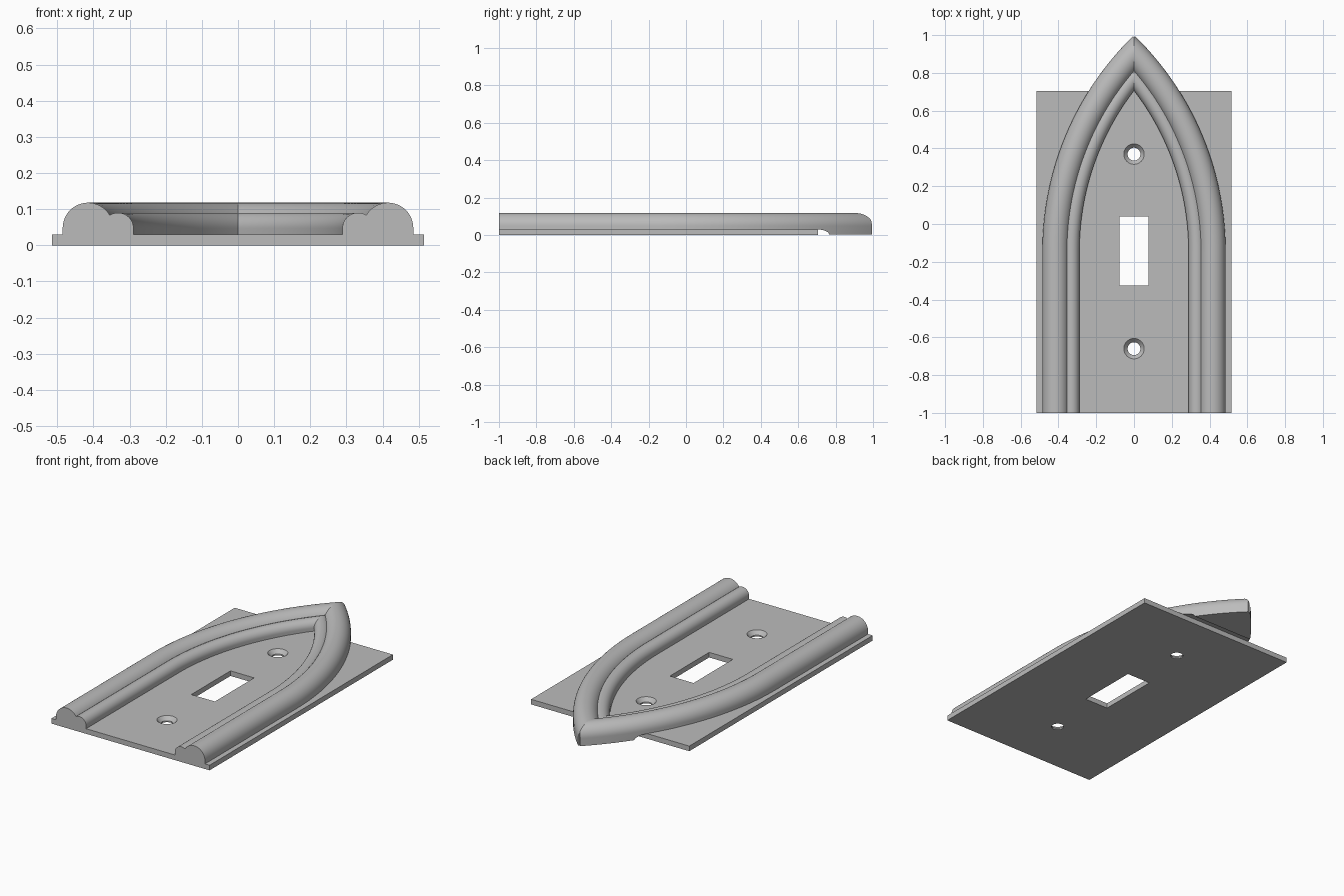
import bpy, bmesh
from math import pi, sin, cos, acos, sqrt
from mathutils import Matrix, Vector

if "Cube" in bpy.data.objects:
    bpy.data.objects.remove(bpy.data.objects["Cube"], do_unlink=True)

GREY = (0.5, 0.5, 0.5, 1)
mat = bpy.data.materials.new("plain grey")
mat.use_nodes = True
mat.diffuse_color = GREY
mat.node_tree.nodes["Principled BSDF"].inputs["Base Color"].default_value = GREY


def make_object(name, bm):
    bmesh.ops.recalc_face_normals(bm, faces=bm.faces[:])
    mesh = bpy.data.meshes.new(name)
    bm.to_mesh(mesh)
    bm.free()
    mesh.materials.append(mat)
    obj = bpy.data.objects.new(name, mesh)
    bpy.context.collection.objects.link(obj)
    return obj


def skin(bm, rings):
    """Bridge equal closed rings of points and cap both ends."""
    loops = [[bm.verts.new(p) for p in ring] for ring in rings]
    n = len(loops[0])
    for a, b in zip(loops, loops[1:]):
        for i in range(n):
            j = (i + 1) % n
            bm.faces.new((a[i], a[j], b[j], b[i]))
    return bm.faces.new(loops[0]), bm.faces.new(loops[-1])


def box(name, x, y0, y1, z0, z1):
    bm = bmesh.new()
    scale = Matrix.Diagonal((2 * x, y1 - y0, z1 - z0, 1))
    move = Matrix.Translation((0, (y0 + y1) / 2, (z0 + z1) / 2))
    bmesh.ops.create_cube(bm, size=1, matrix=move @ scale)
    return make_object(name, bm)


def activate(obj):
    bpy.ops.object.select_all(action="DESELECT")
    obj.select_set(True)
    bpy.context.view_layer.objects.active = obj


def cut(obj, cutter):
    cutter.hide_render = True
    mod = obj.modifiers.new("cut", "BOOLEAN")
    mod.operation, mod.solver, mod.object = "DIFFERENCE", "EXACT", cutter
    activate(obj)
    bpy.ops.object.modifier_apply(modifier=mod.name)
    bpy.data.objects.remove(cutter, do_unlink=True)


def circle(r, z, y, n=40):
    return [(r * cos(2 * pi * i / n), y + r * sin(2 * pi * i / n), z) for i in range(n)]


# Wall plate with switch slot and countersunk screw holes
plate = box("wall_plate", 0.515, -1, 0.705, 0, 0.03)
cut(plate, box("slot_cutter", 0.077, -0.325, 0.04, -0.1, 0.1))
for y in (0.37, -0.66):
    bm = bmesh.new()
    skin(bm, [circle(r, z, y) for r, z in
              ((0.034, -0.05), (0.034, 0.008), (0.054, 0.03), (0.054, 0.06))])
    cut(plate, make_object("screw_hole_cutter", bm))

# Moulding cross-section: large outer bead and small inner bead, as (x, z)
OUTER, SPRING, BASE = 0.485, -0.145, 0.004
big = [(0.415 + 0.07 * cos(t), 0.048 + 0.07 * sin(t))
       for t in (i * 2.6 / 24 for i in range(25))]
small = [(0.332 + 0.043 * cos(t), 0.047 + 0.043 * sin(t))
         for t in (1.0 + i * (pi - 1.0) / 16 for i in range(17))]
profile = [(OUTER, BASE)] + big + small + [(0.289, BASE)]

# Pointed arch: straight leg, then an arc that meets its mirror at the tip
rise = 1 - SPRING
radius = (OUTER ** 2 + rise ** 2) / (2 * OUTER)
centre = OUTER - radius
end = acos((0.006 - centre) / radius)
rings = [[(x, -1, z) for x, z in profile]]
STEPS = 40
for i in range(STEPS + 1):
    a = end * i / STEPS
    rings.append([(centre + (x - centre) * cos(a), SPRING + (x - centre) * sin(a), z)
                  for x, z in profile])
bm = bmesh.new()
skin(bm, rings)
bmesh.ops.bisect_plane(bm, geom=bm.verts[:] + bm.edges[:] + bm.faces[:],
                       plane_co=(0, 0, 0), plane_no=(-1, 0, 0), clear_outer=True)
bmesh.ops.holes_fill(bm, edges=[e for e in bm.edges if e.is_boundary], sides=0)

# Scooped clearance under the moulding just behind the plate edge
def scoop(x):
    return [(x, 0.7 + 0.065 * cos(2 * pi * i / 32), 0.003 + 0.027 * sin(2 * pi * i / 32))
            for i in range(32)]


left = make_object("arch_moulding_left", bm)
bm = bmesh.new()
skin(bm, [scoop(-0.6), scoop(0.6)])
cut(left, make_object("scoop_cutter", bm))

activate(left)
bpy.ops.object.shade_smooth_by_angle(angle=0.5)

# Mirrored right half
right = left.copy()
right.data = left.data.copy()
right.name = "arch_moulding_right"
right.data.transform(Matrix.Diagonal((-1, 1, 1, 1)))
right.data.flip_normals()
bpy.context.collection.objects.link(right)

activate(plate)
bpy.ops.object.shade_smooth_by_angle(angle=0.4)
